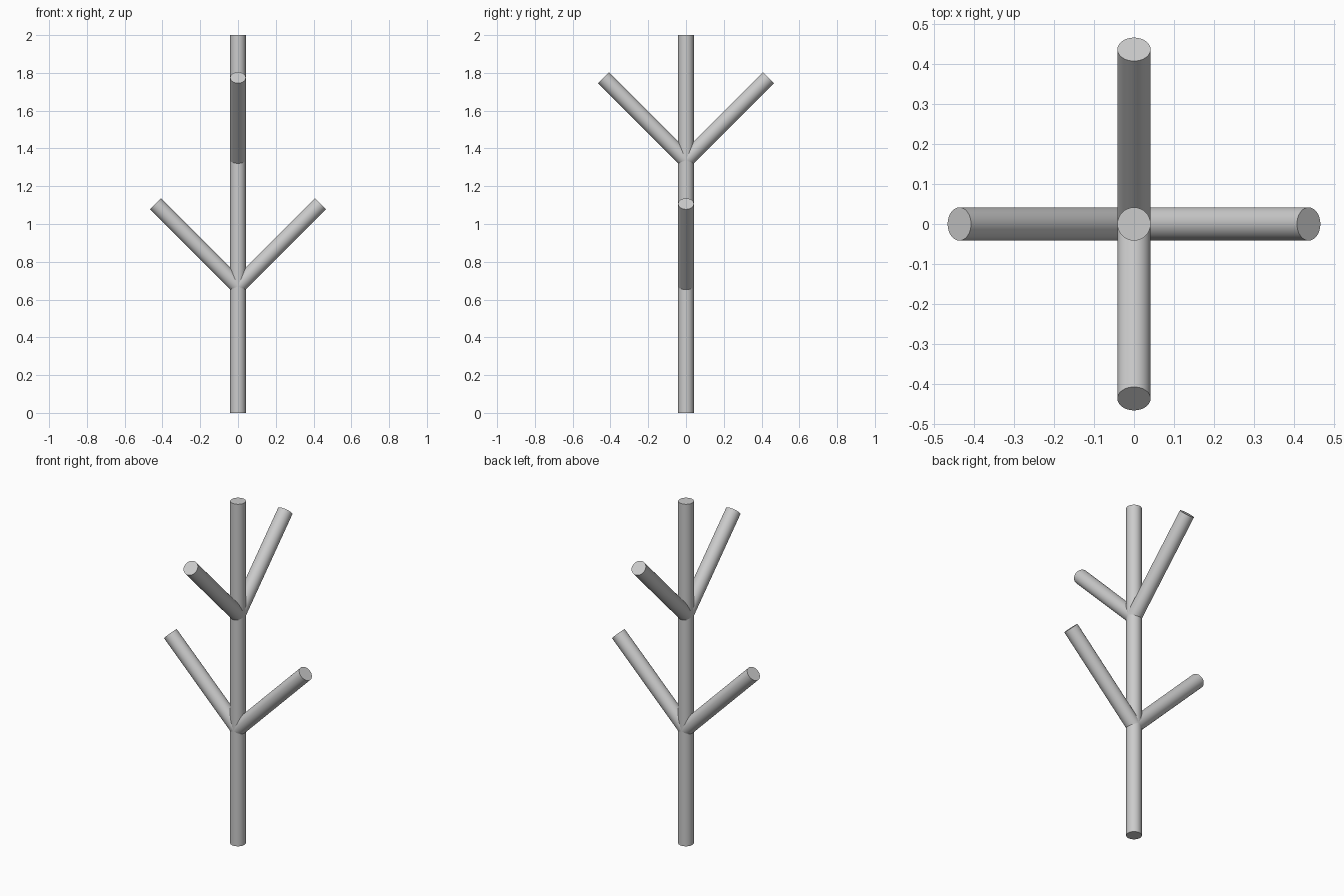
import bpy
import math
from mathutils import Vector

cube = bpy.data.objects.get("Cube")
if cube:
    bpy.data.objects.remove(cube, do_unlink=True)

RADIUS = 0.0415
REACH = 0.437  # sideways and upward travel of each 45 degree branch

grey = bpy.data.materials.new("light grey")
grey.use_nodes = True
colour = (0.6, 0.6, 0.6, 1)
grey.diffuse_color = colour
grey.node_tree.nodes["Principled BSDF"].inputs["Base Color"].default_value = colour


def rod(name, start, end):
    """Round capped rod between two points."""
    start, end = Vector(start), Vector(end)
    axis = end - start
    bpy.ops.mesh.primitive_cylinder_add(
        vertices=32, radius=RADIUS, depth=axis.length, location=(start + end) / 2)
    obj = bpy.context.object
    obj.name = name
    obj.rotation_euler = axis.to_track_quat("Z", "Y").to_euler()
    obj.data.materials.append(grey)
    bpy.ops.object.shade_smooth_by_angle(angle=math.radians(30))
    return obj


# Upright trunk
rod("trunk", (0, 0, 0), (0, 0, 2))

# Lower pair spreads sideways, upper pair spreads front to back
branches = [
    ("lower_left_branch", 1, 0, 0.67),
    ("lower_right_branch", -1, 0, 0.67),
    ("upper_front_branch", 0, -1, 1.338),
    ("upper_back_branch", 0, 1, 1.338),
]
for name, dx, dy, z in branches:
    rod(name, (0, 0, z), (dx * REACH, dy * REACH, z + REACH))
